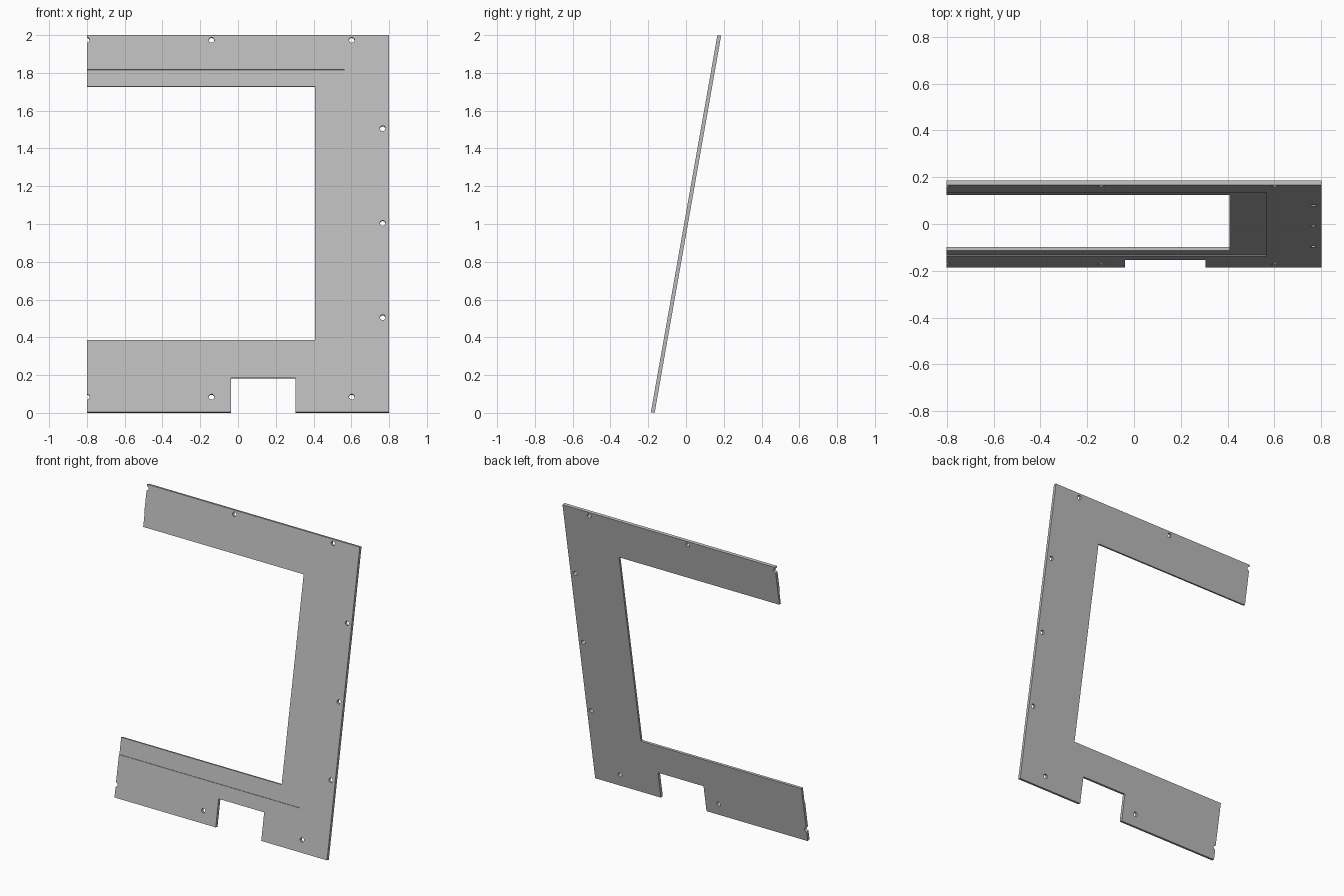
import bpy, bmesh, math
from mathutils import Matrix, Vector

cube = bpy.data.objects.get("Cube")
if cube:
    bpy.data.objects.remove(cube, do_unlink=True)

THICK = 0.02
HALF = 1.0137          # half length of the panel along its slope
LEFT_END, RIGHT_END = -0.8, 0.8
TILT = Matrix.Translation((0, 0, 1)) @ Matrix.Rotation(math.radians(80), 4, 'X')

grey = bpy.data.materials.new("plain_grey")
grey.use_nodes = True
colour = (0.5, 0.5, 0.5, 1)
grey.diffuse_color = colour
grey.node_tree.nodes["Principled BSDF"].inputs["Base Color"].default_value = colour


def finish(bm, name):
    """Turn a flat-lying bmesh into a leaning object."""
    bmesh.ops.recalc_face_normals(bm, faces=bm.faces)
    bm.transform(TILT)
    mesh = bpy.data.meshes.new(name)
    bm.to_mesh(mesh)
    bm.free()
    mesh.materials.append(grey)
    obj = bpy.data.objects.new(name, mesh)
    bpy.context.collection.objects.link(obj)
    return obj


def prism(name, outline, low, high):
    bm = bmesh.new()
    face = bm.faces.new([bm.verts.new((x, y, low)) for x, y in outline])
    moved = bmesh.ops.extrude_face_region(bm, geom=[face])["geom"]
    verts = [v for v in moved if isinstance(v, bmesh.types.BMVert)]
    bmesh.ops.translate(bm, verts=verts, vec=(0, 0, high - low))
    return finish(bm, name)


def cut(target, cutter):
    cutter.hide_render = True
    mod = target.modifiers.new("cut", 'BOOLEAN')
    mod.operation, mod.solver, mod.object = 'DIFFERENCE', 'EXACT', cutter
    bpy.context.view_layer.objects.active = target
    bpy.ops.object.modifier_apply(modifier=mod.name)
    bpy.data.objects.remove(cutter, do_unlink=True)


# C-shaped panel with a notch in its lower edge
panel = prism("frame_panel", [
    (LEFT_END, -HALF), (-0.038, -HALF), (-0.038, -0.829), (0.305, -0.829),
    (0.305, -HALF), (RIGHT_END, -HALF), (RIGHT_END, HALF), (LEFT_END, HALF),
    (LEFT_END, 0.737), (0.408, 0.737), (0.408, -0.625), (LEFT_END, -0.625),
], -THICK / 2, THICK / 2)

# Shallow step around the opening on the front face
cut(panel, prism("step_cutter", [
    (-1, -0.736), (0.565, -0.736), (0.565, 0.828), (-1, 0.828),
], THICK / 2 - 0.005, THICK))

# Screw holes along the outer edges, half holes at the open end
holes = [(x, y) for x in (LEFT_END, -0.14, 0.602) for y in (0.987, -0.931)]
holes += [(0.766, y) for y in (0.512, 0.003, -0.504)]
bm = bmesh.new()
for x, y in holes:
    bmesh.ops.create_cone(bm, cap_ends=True, segments=24, radius1=0.0145,
                          radius2=0.0145, depth=0.1,
                          matrix=Matrix.Translation(Vector((x, y, 0))))
cut(panel, finish(bm, "hole_cutter"))

# Smooth hole walls, crisp edges elsewhere
bpy.ops.object.select_all(action='DESELECT')
panel.select_set(True)
bpy.context.view_layer.objects.active = panel
bpy.ops.object.shade_smooth_by_angle(angle=math.radians(30))
